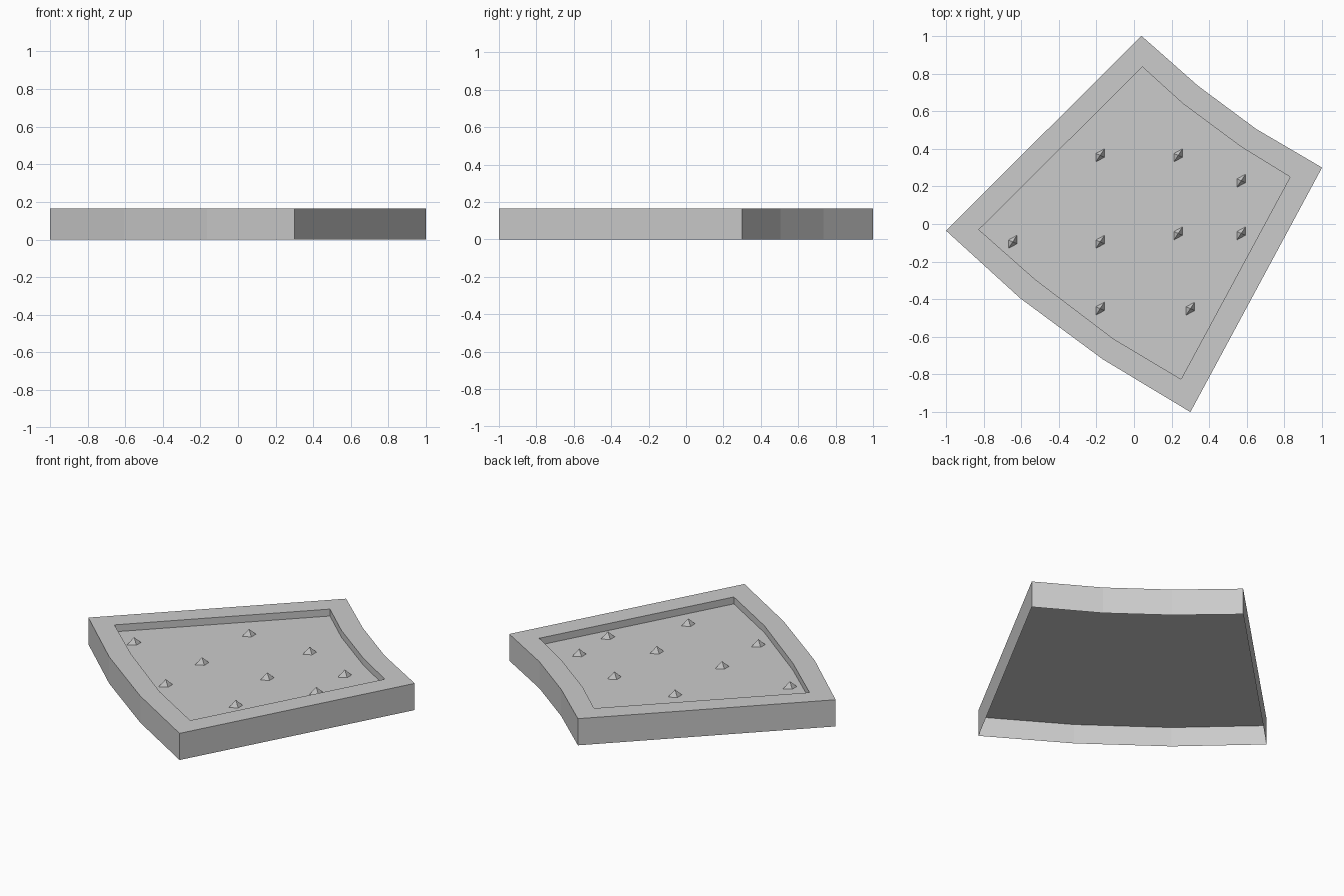
import bpy

if "Cube" in bpy.data.objects:
    bpy.data.objects.remove(bpy.data.objects["Cube"])

H, FLOOR = 0.165, 0.122
outer = [(0.04, 1.0), (-1.0, -0.035), (-0.605, -0.395), (-0.165, -0.72),
         (0.3, -1.0), (1.0, 0.3), (0.65, 0.505), (0.34, 0.735)]
inner = [(0.045, 0.835), (-0.825, -0.03), (-0.525, -0.295), (-0.11, -0.61),
         (0.25, -0.825), (0.83, 0.25), (0.57, 0.41), (0.26, 0.64)]


def make(name, verts, faces):
    mesh = bpy.data.meshes.new(name)
    mesh.from_pydata(verts, [], faces)
    mesh.update()
    obj = bpy.data.objects.new(name, mesh)
    bpy.context.collection.objects.link(obj)
    return obj


def ring(profile, z):
    return [(x, y, z) for x, y in profile]


# Tray frame: outer wall, flat rim, inner wall (open underneath)
n = len(outer)
rings = ring(outer, 0) + ring(outer, H) + ring(inner, H) + ring(inner, FLOOR)
faces = []
for r in range(3):
    for i in range(n):
        j = (i + 1) % n
        faces.append((r * n + i, r * n + j, (r + 1) * n + j, (r + 1) * n + i))
make("tray_frame", rings, faces)

# Floor panel reaching the outer wall
make("tray_floor", ring(outer, FLOOR), [tuple(range(n))])

# Small skewed pyramid studs on the floor
base = [(-0.023, -0.035), (0.023, -0.01), (0.023, 0.035), (-0.023, 0.01)]
spots = [(-0.18, 0.365), (0.235, 0.365), (0.57, 0.23), (-0.645, -0.095), (-0.18, -0.095),
         (0.235, -0.05), (0.57, -0.05), (-0.18, -0.45), (0.3, -0.45)]
for k, (cx, cy) in enumerate(spots):
    verts = [(cx + x, cy + y, FLOOR) for x, y in base] + [(cx, cy, FLOOR + 0.04)]
    make(f"stud_{k + 1}", verts, [(i, (i + 1) % 4, 4) for i in range(4)])
